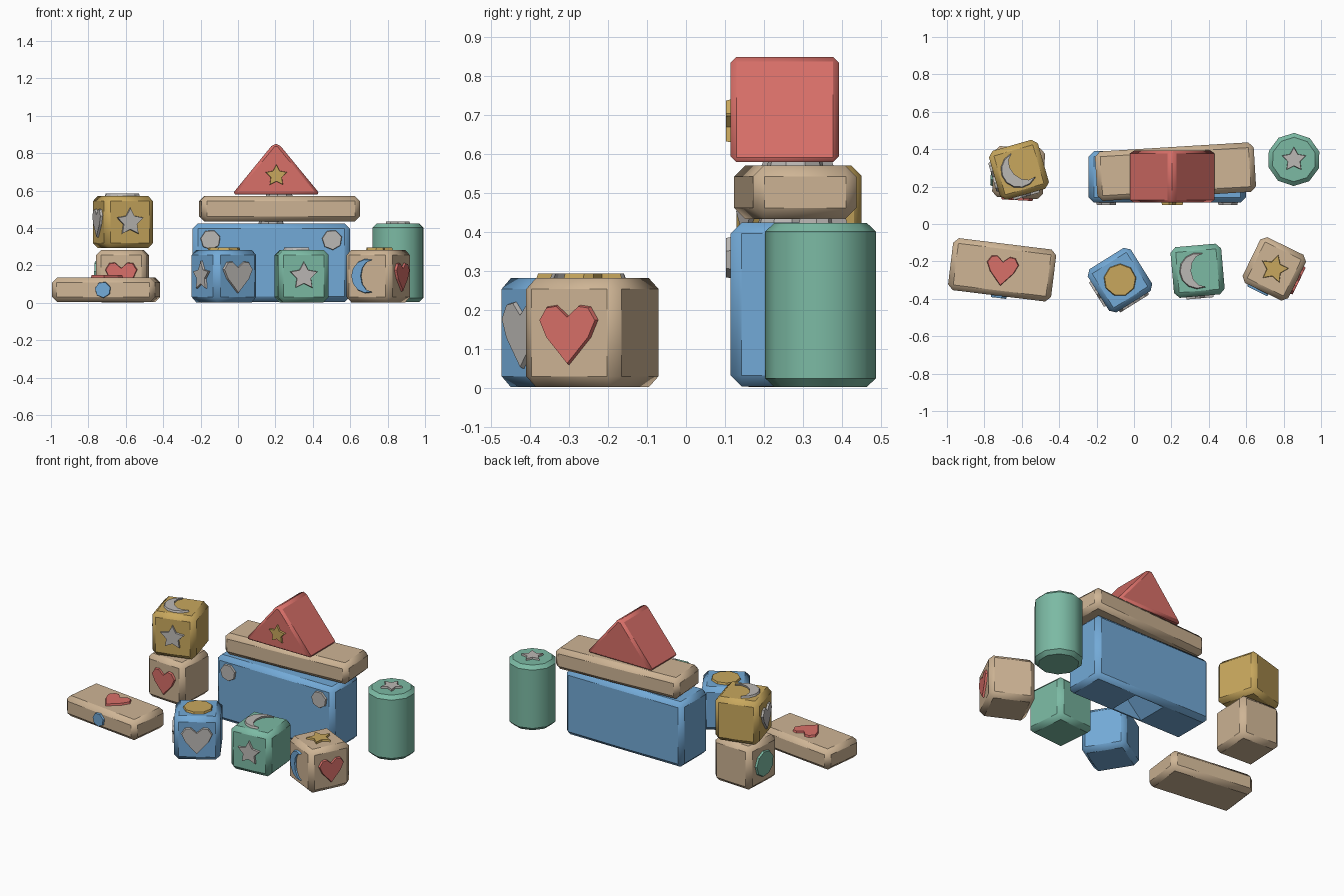
import bpy, bmesh, math
from math import radians, sin, cos, pi
from mathutils import Matrix, Vector

if "Cube" in bpy.data.objects:
    bpy.data.objects.remove(bpy.data.objects["Cube"], do_unlink=True)


def material(name, rgb):
    m = bpy.data.materials.new(name)
    m.use_nodes = True
    m.diffuse_color = (*rgb, 1)
    m.node_tree.nodes["Principled BSDF"].inputs["Base Color"].default_value = (*rgb, 1)
    return m


TAN = material("natural wood", (0.62, 0.46, 0.30))
BLUE = material("blue paint", (0.17, 0.40, 0.68))
RED = material("red paint", (0.69, 0.16, 0.14))
GREEN = material("green paint", (0.20, 0.49, 0.37))
GOLD = material("gold paint", (0.58, 0.39, 0.11))
GRAY = material("pale gray paint", (0.50, 0.48, 0.46))


# Outlines, all about one unit in radius
def disc(n=9):
    return [(cos(2 * pi * i / n + 0.3), sin(2 * pi * i / n + 0.3)) for i in range(n)]


def star():
    return [((1 if i % 2 == 0 else 0.52) * sin(-pi * i / 5),
             (1 if i % 2 == 0 else 0.52) * cos(pi * i / 5)) for i in range(10)]


def heart():
    half = [(0.75, -0.15), (1, 0.4), (0.75, 0.8), (0.4, 0.85)]
    return [(0, -1)] + half + [(0, 0.5)] + [(-x, y) for x, y in reversed(half)]


def moon():
    outer = [(cos(a), sin(a)) for a in (radians(70 + 220 * i / 8) for i in range(9))]
    # inner arc joins the two tips, leaving a crescent open to +x
    inner = [(0.34 - 0.72 * sin(pi * i / 6), -0.94 * cos(pi * i / 6)) for i in range(1, 6)]
    return outer + inner


def finish(name, bm, mat, bevel=0.0):
    bmesh.ops.recalc_face_normals(bm, faces=bm.faces)
    mesh = bpy.data.meshes.new(name)
    bm.to_mesh(mesh)
    bm.free()
    mesh.materials.append(mat)
    ob = bpy.data.objects.new(name, mesh)
    bpy.context.collection.objects.link(ob)
    if bevel:
        mod = ob.modifiers.new("soft edges", "BEVEL")
        mod.width = bevel
        mod.segments = 1
        mod.limit_method = "ANGLE"
        mod.angle_limit = radians(40)
    return ob


def smooth(ob, angle=50):
    bpy.ops.object.select_all(action="DESELECT")
    ob.select_set(True)
    bpy.context.view_layer.objects.active = ob
    bpy.ops.object.shade_smooth_by_angle(angle=radians(angle))


def prism(name, outline, depth, matrix, mat, bevel=0.0, taper=1.0):
    """Extrude an outline along local z, centred, then place it."""
    bm = bmesh.new()
    low = [bm.verts.new((x, y, -depth / 2)) for x, y in outline]
    high = [bm.verts.new((x * taper, y * taper, depth / 2)) for x, y in outline]
    bm.faces.new(low[::-1])
    bm.faces.new(high)
    n = len(low)
    for i in range(n):
        j = (i + 1) % n
        bm.faces.new((low[i], low[j], high[j], high[i]))
    bm.transform(matrix)
    return finish(name, bm, mat, bevel)


def block(name, centre, size, turn, mat, bevel=0.028):
    """Softened box; returns the object and its placement."""
    place = Matrix.Translation(centre) @ Matrix.Rotation(radians(turn), 4, "Z")
    bm = bmesh.new()
    bmesh.ops.create_cube(bm, size=1, matrix=place @ Matrix.Diagonal((*size, 1)))
    return finish(name, bm, mat, bevel), place


UPRIGHT = Matrix.Rotation(pi / 2, 4, "X")
FACES = {
    "top": (Matrix.Identity(4), 2),
    "front": (UPRIGHT, 1),
    "left": (Matrix.Rotation(pi / 2, 4, "Z") @ UPRIGHT, 0),
    "right": (Matrix.Rotation(-pi / 2, 4, "Z") @ UPRIGHT, 0),
}


def emblem(name, place, size, face, outline, radius, mat, spin=0, shift=(0, 0)):
    """Raised symbol on one face of a block."""
    turn, axis = FACES[face]
    pts = [(x * radius, y * radius) for x, y in outline]
    local = (Matrix.Translation((*shift, size[axis] / 2 + 0.003))
             @ Matrix.Rotation(radians(spin), 4, "Z"))
    prism(name, pts, 0.018, place @ turn @ local, mat, taper=0.93)


# Toy cubes: name, centre, turn, colour, emblems
CUBE = (0.272, 0.272, 0.28)
cubes = [
    ("blue_cube", (-0.075, -0.3, 0.143), 32, BLUE,
     [("front", heart(), 0.095, GRAY, 0), ("right", star(), 0.085, GRAY, 0),
      ("top", disc(), 0.09, GOLD, 0)]),
    ("green_cube", (0.34, -0.25, 0.143), 5, GREEN,
     [("front", star(), 0.08, GRAY, 0), ("top", moon(), 0.1, GRAY, 0)]),
    ("front_wood_cube", (0.75, -0.24, 0.143), -26, TAN,
     [("front", moon(), 0.095, BLUE, 0), ("left", heart(), 0.085, RED, 0),
      ("top", star(), 0.08, GOLD, 10)]),
    ("rear_wood_cube", (-0.617, 0.275, 0.143), -3, TAN,
     [("front", heart(), 0.088, RED, 0), ("right", disc(), 0.085, GREEN, 0)]),
    ("gold_cube", (-0.615, 0.29, 0.432), 16, GOLD,
     [("front", star(), 0.08, GRAY, 0), ("right", heart(), 0.085, GRAY, 0),
      ("top", moon(), 0.1, GRAY, 30)]),
]
for name, centre, turn, mat, marks in cubes:
    ob, place = block(name, centre, CUBE, turn, mat)
    smooth(ob)
    for face, outline, radius, colour, spin in marks:
        emblem(f"{name}_{face}_emblem", place, CUBE, face, outline, radius, colour, spin)

# Low plank lying at the front
size = (0.555, 0.28, 0.133)
ob, place = block("low_plank", (-0.705, -0.245, 0.07), size, -7, TAN)
smooth(ob)
emblem("low_plank_heart", place, size, "top", heart(), 0.088, RED)
emblem("low_plank_disc", place, size, "front", disc(7), 0.045, BLUE)

# Large wall block with a hollow in its underside
size = (0.84, 0.275, 0.42)
ob, place = block("wall_block", (0.178, 0.252, 0.215), size, 0, BLUE)
hollow = prism("hollow_cutter", [(-0.2, -0.1), (0.2, -0.1), (0, 0.1)], 0.2,
               Matrix.Translation((0.18, 0.252, 0.01)) @ UPRIGHT, BLUE)
hollow.hide_render = True
hollow.hide_viewport = True
cut = ob.modifiers.new("hollow", "BOOLEAN")
cut.operation = "DIFFERENCE"
cut.object = hollow
smooth(ob, 40)
for side, x in (("right", -0.325), ("left", 0.325)):
    emblem(f"wall_{side}_emblem", place, size, "front", disc(7), 0.056, GRAY, shift=(x, 0.122))
emblem("wall_top_emblem", place, size, "top", disc(), 0.07, GRAY)

# Plank resting on the wall
size = (0.85, 0.265, 0.137)
ob, place = block("upper_plank", (0.222, 0.28, 0.503), size, 3.5, TAN)
smooth(ob)
emblem("upper_plank_emblem", place, size, "top", disc(), 0.075, GRAY)

# Roof wedge with a star on its front
roof = prism("roof_wedge", [(-0.235, 0.58), (0.237, 0.58), (0.015, 0.85), (-0.015, 0.85)],
             0.278, Matrix.Translation((0.203, 0.253, 0)) @ UPRIGHT, RED, 0.016)
smooth(roof)
emblem("roof_star", Matrix.Translation((0.205, 0.253, 0.68)), (0, 0.278, 0),
       "front", star(), 0.062, GOLD)

# Round pillar
pillar = prism("round_pillar", [(x * 0.142, y * 0.142) for x, y in disc(10)], 0.42,
               Matrix.Translation((0.855, 0.345, 0.214)), GREEN)
mod = pillar.modifiers.new("soft edges", "BEVEL")
mod.width = 0.022
mod.segments = 1
mod.limit_method = "ANGLE"
mod.angle_limit = radians(60)
smooth(pillar)
emblem("pillar_star", Matrix.Translation((0.855, 0.345, 0.214)), (0, 0, 0.42),
       "top", star(), 0.07, GRAY)
